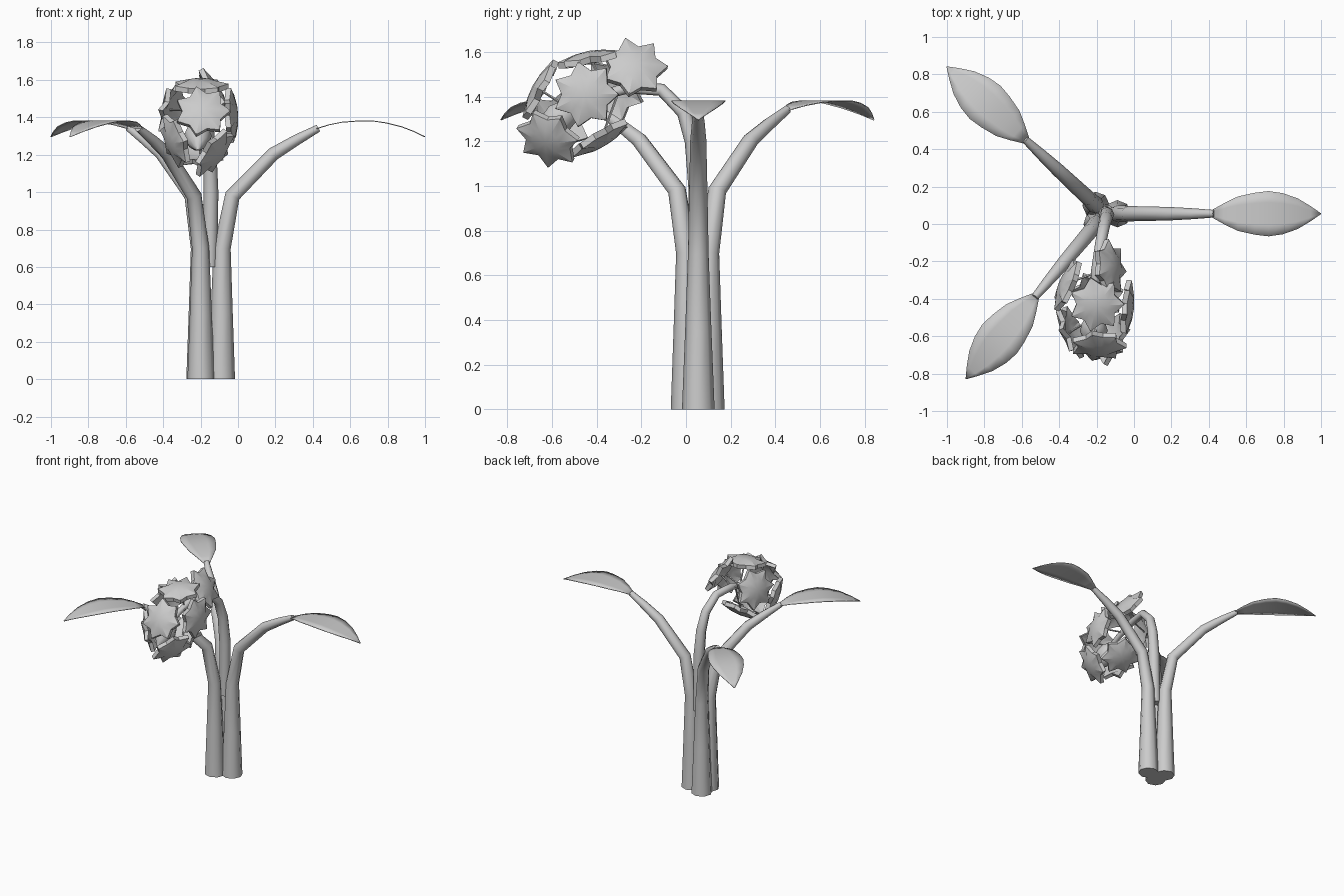
import bpy, bmesh, math
from mathutils import Vector, Matrix

if "Cube" in bpy.data.objects:
    bpy.data.objects.remove(bpy.data.objects["Cube"])

CENTRE = Vector((-0.155, 0.055, 0))


def make_object(name, bm, angle=35):
    bmesh.ops.recalc_face_normals(bm, faces=bm.faces)
    me = bpy.data.meshes.new(name)
    bm.to_mesh(me)
    bm.free()
    ob = bpy.data.objects.new(name, me)
    bpy.context.collection.objects.link(ob)
    bpy.ops.object.select_all(action='DESELECT')
    ob.select_set(True)
    bpy.context.view_layer.objects.active = ob
    bpy.ops.object.shade_smooth_by_angle(angle=math.radians(angle))
    return ob


def tube(bm, pts, radii, sides, side=Vector((1, 0, 0))):
    """Capped tube of varying radius; 'side' is roughly normal to the path plane."""
    pts = [Vector(p) for p in pts]
    rings = []
    for i, (p, r) in enumerate(zip(pts, radii)):
        a = (p - pts[i - 1]).normalized() if i else Vector()
        b = (pts[i + 1] - p).normalized() if i < len(pts) - 1 else Vector()
        t = (a + b).normalized()
        if i == 0 and p.z == 0:
            t = Vector((0, 0, 1))
        u = (side - t * side.dot(t)).normalized()
        v = t.cross(u)
        rings.append([bm.verts.new(p + r * (u * math.cos(k * math.tau / sides)
                                            + v * math.sin(k * math.tau / sides)))
                      for k in range(sides)])
    for lo, hi in zip(rings, rings[1:]):
        for k in range(sides):
            j = (k + 1) % sides
            bm.faces.new((lo[k], lo[j], hi[j], hi[k]))
    bm.faces.new(rings[0][::-1])
    bm.faces.new(rings[-1])


# Three leaf stalks, each (distance out, height, radius), with an arched leaf
stalk = [(.066, 0, .073), (.068, .35, .059), (.07, .7, .046), (.125, .98, .041),
         (.345, 1.205, .036), (.47, 1.28, .029), (.585, 1.342, .02)]
blade = [(.575, 1.342, .022), (.64, 1.362, .058), (.71, 1.376, .092),
         (.80, 1.383, .112), (.875, 1.383, .121), (.95, 1.372, .11),
         (1.03, 1.352, .082), (1.10, 1.325, .04), (1.155, 1.298, .002)]
for n, ang in enumerate((0, 137.1, 229.9), 1):
    place = Matrix.Translation(CENTRE) @ Matrix.Rotation(math.radians(ang), 4, 'Z')
    bm = bmesh.new()
    tube(bm, [(r, 0, z) for r, z, _ in stalk], [s[2] for s in stalk], 8,
         Vector((0, 1, 0)))
    bm.transform(place)
    make_object(f"leaf_stalk_{n}", bm, 50)

    bm = bmesh.new()
    rows = [[bm.verts.new((r, w * f, z)) for f in (-1, -.5, 0, .5, 1)]
            for r, z, w in blade]
    for a, b in zip(rows, rows[1:]):
        for k in range(4):
            bm.faces.new((a[k], b[k], b[k + 1], a[k + 1]))
    bm.transform(place)
    leaf = make_object(f"leaf_{n}", bm, 50)
    mod = leaf.modifiers.new("thickness", 'SOLIDIFY')
    mod.thickness = .005

# Flower stem, bending over to the front
path = [(-.15, .055, .6), (-.145, .05, 1.0), (-.15, .03, 1.2), (-.16, -.01, 1.33),
        (-.18, -.11, 1.43), (-.205, -.26, 1.44), (-.21, -.42, 1.39), (-.215, -.52, 1.345)]
bm = bmesh.new()
tube(bm, path, [.04, .04, .036, .032, .029, .026, .02, .02], 8)
make_object("flower_stem", bm, 50)

# Pointed bud at the end of the stem
start, tip = Vector((-.215, -.49, 1.36)), Vector((-.215, -.67, 1.225))
bm = bmesh.new()
tube(bm, [start.lerp(tip, t) for t in (0, .2, .45, .7, .9, 1)],
     [.02, .06, .075, .055, .022, .004], 10)
make_object("bud", bm, 50)

# Ring of star blossoms: centre and facing direction
blossoms = [
    ((-.19, -.66, 1.435), (0, -.88, .47)),
    ((-.20, -.43, 1.575), (0, -.18, .98)),
    ((-.12, -.23, 1.535), (.85, .1, .5)),
    ((-.03, -.45, 1.41), (1, -.1, .05)),
    ((-.12, -.62, 1.205), (.75, -.35, -.55)),
    ((-.20, -.38, 1.205), (.1, .5, -.85)),
    ((-.365, -.32, 1.44), (-.9, .38, .2)),
    ((-.345, -.58, 1.27), (-.85, -.35, -.3)),
]


def blossom(n, centre, facing, points=7, outer=.15, inner=.108, thick=.028):
    centre, facing = Vector(centre), Vector(facing).normalized()
    bm = bmesh.new()
    layers = []
    for z0 in (0, -thick):
        hub = bm.verts.new((0, 0, .03 + z0))
        mid, rim = [], []
        for k in range(points * 2):
            a = k * math.pi / points
            c, s = math.cos(a), math.sin(a)
            r = inner if k % 2 else outer
            mid.append(bm.verts.new((.065 * c, .065 * s, .024 + z0)))
            rim.append(bm.verts.new((r * c, r * s, (-.004 if k % 2 else .004) + z0)))
        for k in range(points * 2):
            j = (k + 1) % (points * 2)
            bm.faces.new((hub, mid[k], mid[j]))
            bm.faces.new((mid[k], rim[k], rim[j], mid[j]))
        layers.append(rim)
    for k in range(points * 2):
        j = (k + 1) % (points * 2)
        bm.faces.new((layers[0][k], layers[1][k], layers[1][j], layers[0][j]))
    bm.transform(Matrix.Translation(centre)
                 @ facing.to_track_quat('Z', 'Y').to_matrix().to_4x4())
    make_object(f"blossom_{n}", bm, 35)

    # thin stalk back to the flower stem
    bm = bmesh.new()
    y = max(-.52, min(-.26, centre.y + .08))
    f = (y + .26) / -.26
    root = Vector((-.205 - .01 * f, y, 1.44 - .095 * f))
    tube(bm, [root, centre], [.006, .006], 5, Vector((.31, .77, .55)))
    make_object(f"blossom_stalk_{n}", bm)


for n, (c, d) in enumerate(blossoms, 1):
    blossom(n, c, d)
